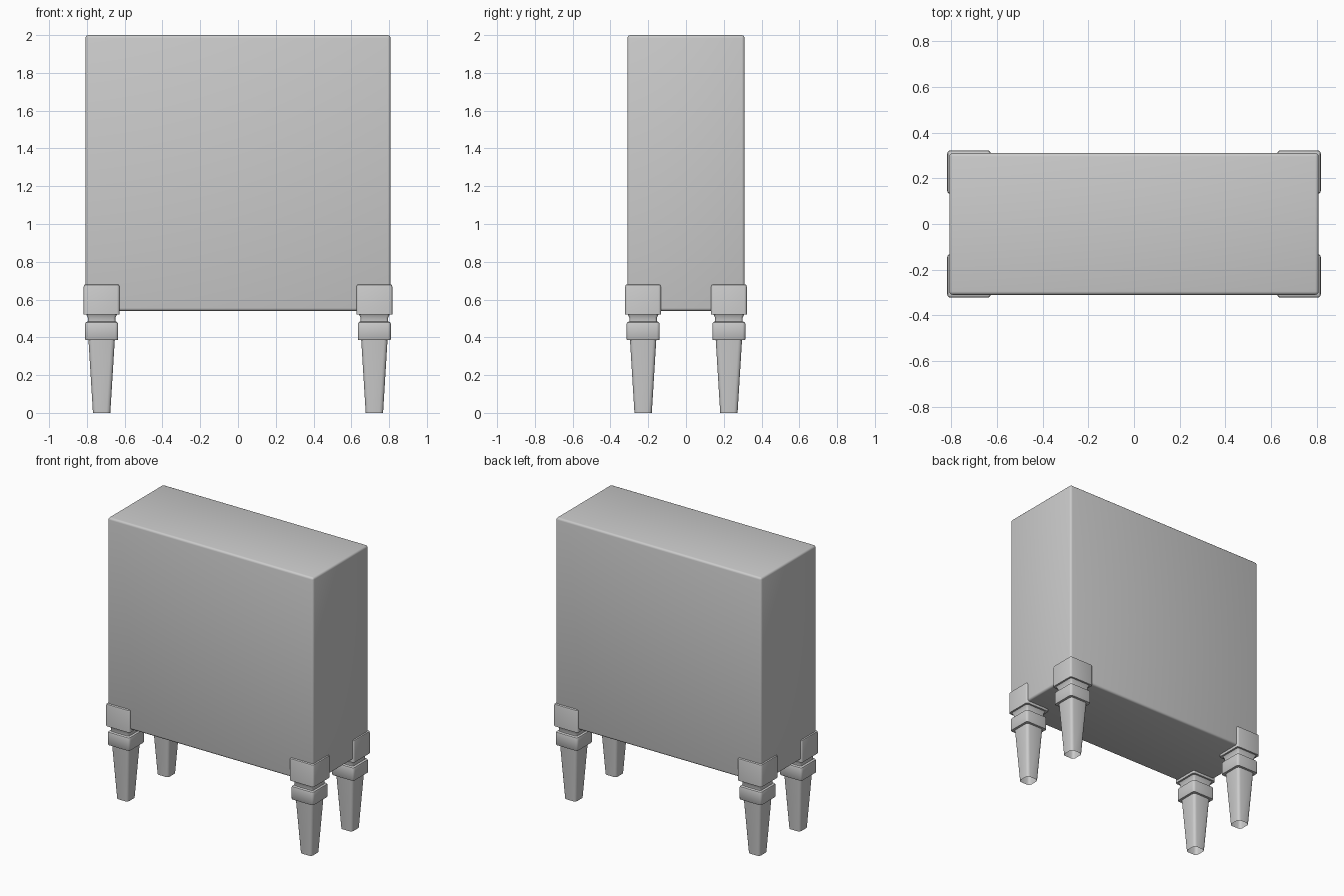
import bpy, bmesh, math

if "Cube" in bpy.data.objects:
    bpy.data.objects.remove(bpy.data.objects["Cube"])

CX, CY = 0.722, 0.227  # leg centre


def finish(obj):
    bpy.ops.object.select_all(action='DESELECT')
    obj.select_set(True)
    bpy.context.view_layer.objects.active = obj
    bpy.ops.object.shade_smooth_by_angle(angle=math.radians(35))


def make_object(name, bm):
    bmesh.ops.recalc_face_normals(bm, faces=bm.faces)
    mesh = bpy.data.meshes.new(name)
    bm.to_mesh(mesh)
    bm.free()
    obj = bpy.data.objects.new(name, mesh)
    bpy.context.collection.objects.link(obj)
    return obj


def rounded_box(name, center, size, radius):
    bm = bmesh.new()
    bmesh.ops.create_cube(bm, size=1)
    for v in bm.verts:
        v.co = [c + p * s for c, p, s in zip(center, v.co, size)]
    bmesh.ops.bevel(bm, geom=bm.edges[:], offset=radius, segments=3,
                    profile=0.5, affect='EDGES')
    obj = make_object(name, bm)
    finish(obj)
    return obj


def square_ring(half, radius, z, x, y, steps=3):
    pts = []
    for q, (sx, sy) in enumerate([(1, 1), (-1, 1), (-1, -1), (1, -1)]):
        for i in range(steps + 1):
            a = math.radians(90 * (q + i / steps))
            pts.append((x + sx * (half - radius) + radius * math.cos(a),
                        y + sy * (half - radius) + radius * math.sin(a), z))
    return pts


def loft(name, profile, x, y, close_bottom):
    bm = bmesh.new()
    rings = [[bm.verts.new(p) for p in square_ring(h, r, z, x, y)]
             for h, r, z in profile]
    for a, b in zip(rings, rings[1:]):
        for i in range(len(a)):
            j = (i + 1) % len(a)
            bm.faces.new((a[i], a[j], b[j], b[i]))
    bm.faces.new(rings[-1])
    if close_bottom:
        bm.faces.new(rings[0])
    obj = make_object(name, bm)
    finish(obj)
    return obj


# Main cabinet block
rounded_box("cabinet_body", (0, 0, 1.27), (1.615, 0.62, 1.46), 0.015)

# Profiles: half width, corner radius, height
LEG = [(0.046, 0.02, 0), (0.07, 0.02, 0.392)]
COLLAR = [(0.086, 0.015, 0.387), (0.088, 0.017, 0.39), (0.088, 0.017, 0.468),
          (0.085, 0.015, 0.478), (0.078, 0.012, 0.483)]
NECK = [(0.073, 0.012, 0.48), (0.073, 0.012, 0.505), (0.083, 0.014, 0.523)]
CAP = [(0.095, 0.014, 0.522), (0.095, 0.014, 0.668),
       (0.0925, 0.012, 0.677), (0.085, 0.008, 0.681)]

# Four legs, each with a collar, a neck and a corner cap
for fb, y in (("front", -CY), ("back", CY)):
    for lr, x in (("left", -CX), ("right", CX)):
        tag = f"{fb}_{lr}"
        loft(tag + "_leg", LEG, x, y, False)
        loft(tag + "_collar", COLLAR, x, y, True)
        loft(tag + "_neck", NECK, x, y, True)
        loft(tag + "_corner_cap", CAP, x, y, True)
